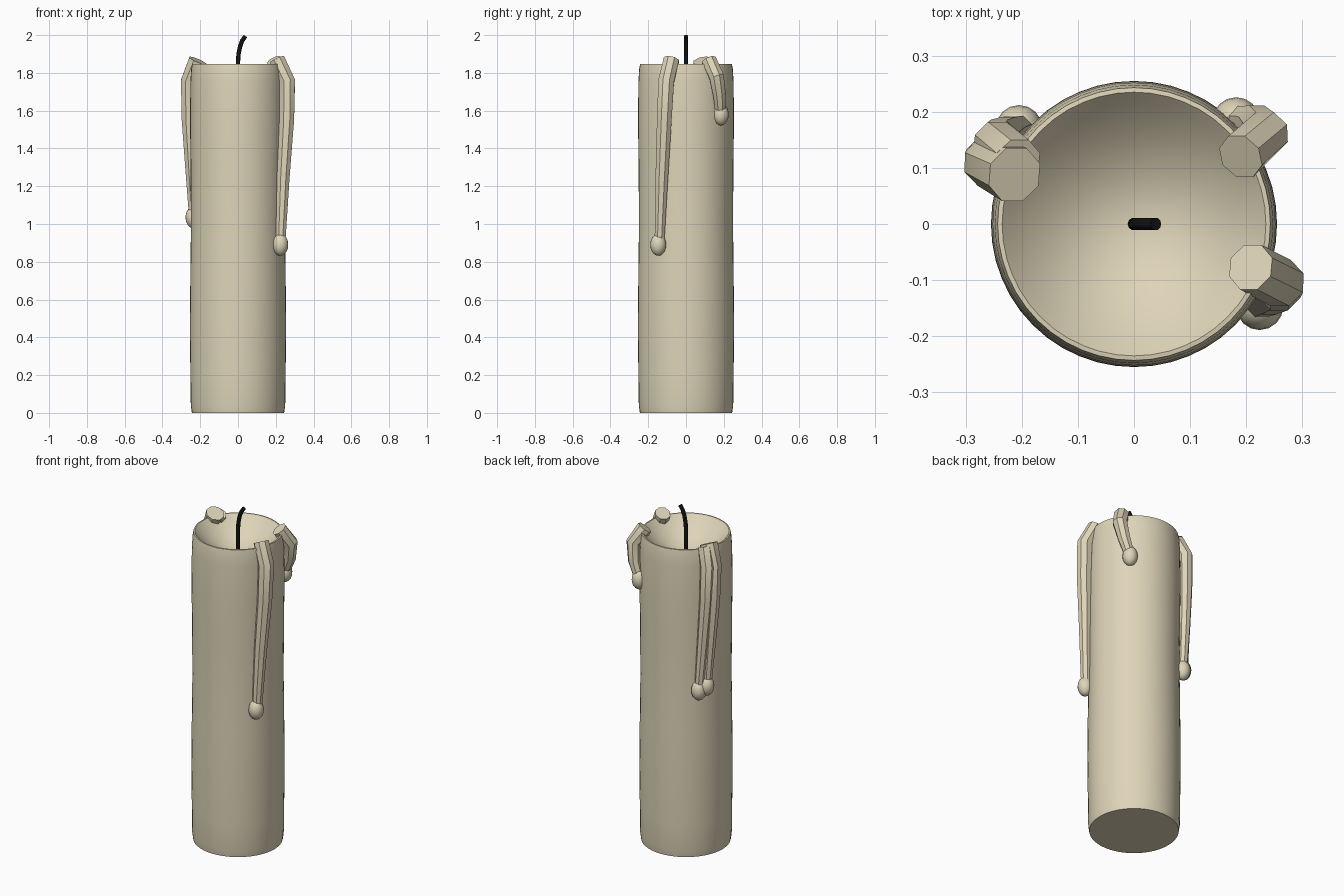
import bpy, bmesh, math
from mathutils import Vector

if "Cube" in bpy.data.objects:
    bpy.data.objects.remove(bpy.data.objects["Cube"])


def material(name, col):
    m = bpy.data.materials.new(name)
    m.diffuse_color = (*col, 1)
    m.use_nodes = True
    m.node_tree.nodes["Principled BSDF"].inputs["Base Color"].default_value = m.diffuse_color
    return m


WAX = material("cream_wax", (0.73, 0.66, 0.48))
BLACK = material("black_wick", (0.006, 0.006, 0.006))


def finish(bm, name, mat, angle=30):
    bmesh.ops.recalc_face_normals(bm, faces=bm.faces)
    me = bpy.data.meshes.new(name)
    bm.to_mesh(me)
    bm.free()
    ob = bpy.data.objects.new(name, me)
    bpy.context.collection.objects.link(ob)
    me.materials.append(mat)
    bpy.ops.object.select_all(action='DESELECT')
    ob.select_set(True)
    bpy.context.view_layer.objects.active = ob
    bpy.ops.object.shade_smooth_by_angle(angle=math.radians(angle))
    return ob


def skin(bm, rings):
    n = len(rings[0])
    for a, b in zip(rings, rings[1:]):
        for i in range(n):
            j = (i + 1) % n
            bm.faces.new((a[i], a[j], b[j], b[i]))
    bm.faces.new(rings[0])
    bm.faces.new(rings[-1])


def tube(bm, path, radii, sides):
    pts = [Vector(p) for p in path]
    rings = []
    for k, p in enumerate(pts):
        d = Vector()
        if k:
            d += (p - pts[k - 1]).normalized()
        if k < len(pts) - 1:
            d += (pts[k + 1] - p).normalized()
        d.normalize()
        u = Vector((0, 1, 0))
        u = (u - d * u.dot(d)).normalized()
        v = d.cross(u)
        ring = []
        for i in range(sides):
            t = 2 * math.pi * (i + 0.5) / sides
            ring.append(bm.verts.new(p + (u * math.cos(t) + v * math.sin(t)) * radii[k]))
        rings.append(ring)
    skin(bm, rings)


# candle body: slightly uneven column with a melted bowl at the top
profile = [(0.244, 0), (0.25, 0.04), (0.252, 0.2), (0.255, 0.45), (0.252, 0.75),
           (0.249, 1.0), (0.251, 1.3), (0.254, 1.55), (0.252, 1.75), (0.248, 1.82),
           (0.243, 1.847), (0.235, 1.848)]
RIM, DEPTH = 0.235, 0.135
for k in range(1, 12):
    r = RIM * (1 - k / 11.5)
    profile.append((r, 1.848 - DEPTH * (1 - (r / RIM) ** 2)))
bm = bmesh.new()
N = 48
skin(bm, [[bm.verts.new((r * math.cos(2 * math.pi * i / N), r * math.sin(2 * math.pi * i / N), z))
           for i in range(N)] for r, z in profile])
finish(bm, "candle_body", WAX, 35)

# wick: upright, bending to the right at the tip
bm = bmesh.new()
tube(bm, [(0, 0, 1.70), (0, 0, 1.86), (0.003, 0, 1.90), (0.011, 0, 1.94),
          (0.022, 0, 1.97), (0.039, 0, 1.995)], [0.0115] * 6, 10)
finish(bm, "wick", BLACK, 40)

# wax drips: tapered faceted runs, each ending in a bead
DRIPS = {
    "right": ([(0.208, -0.077, 1.87), (0.261, -0.105, 1.755), (0.258, -0.115, 1.55),
               (0.24, -0.128, 1.25), (0.226, -0.14, 0.92)],
              [0.044, 0.045, 0.042, 0.036, 0.028], (0.224, -0.147, 0.89)),
    "back_right": ([(0.19, 0.12, 1.865), (0.235, 0.162, 1.78), (0.218, 0.178, 1.68),
                    (0.188, 0.182, 1.60)],
                   [0.043, 0.042, 0.036, 0.03], (0.182, 0.184, 1.58)),
    "left": ([(-0.213, 0.088, 1.865), (-0.26, 0.11, 1.755), (-0.26, 0.118, 1.55),
              (-0.248, 0.128, 1.3), (-0.236, 0.137, 1.06)],
             [0.052, 0.046, 0.041, 0.034, 0.027], (-0.236, 0.14, 1.035)),
    "back_left": ([(-0.208, 0.11, 1.85), (-0.245, 0.143, 1.755), (-0.24, 0.15, 1.55),
                   (-0.225, 0.16, 1.3), (-0.207, 0.168, 1.04)],
                  [0.045, 0.043, 0.039, 0.033, 0.027], (-0.205, 0.17, 1.01)),
}
for name, (path, radii, bead) in DRIPS.items():
    bm = bmesh.new()
    tube(bm, path, radii, 8)
    finish(bm, "drip_" + name, WAX)
    bm = bmesh.new()
    bmesh.ops.create_uvsphere(bm, u_segments=16, v_segments=10, radius=1)
    for v in bm.verts:
        v.co = Vector(bead) + Vector((v.co.x * 0.042, v.co.y * 0.042, v.co.z * 0.058))
    finish(bm, "bead_" + name, WAX, 60)
